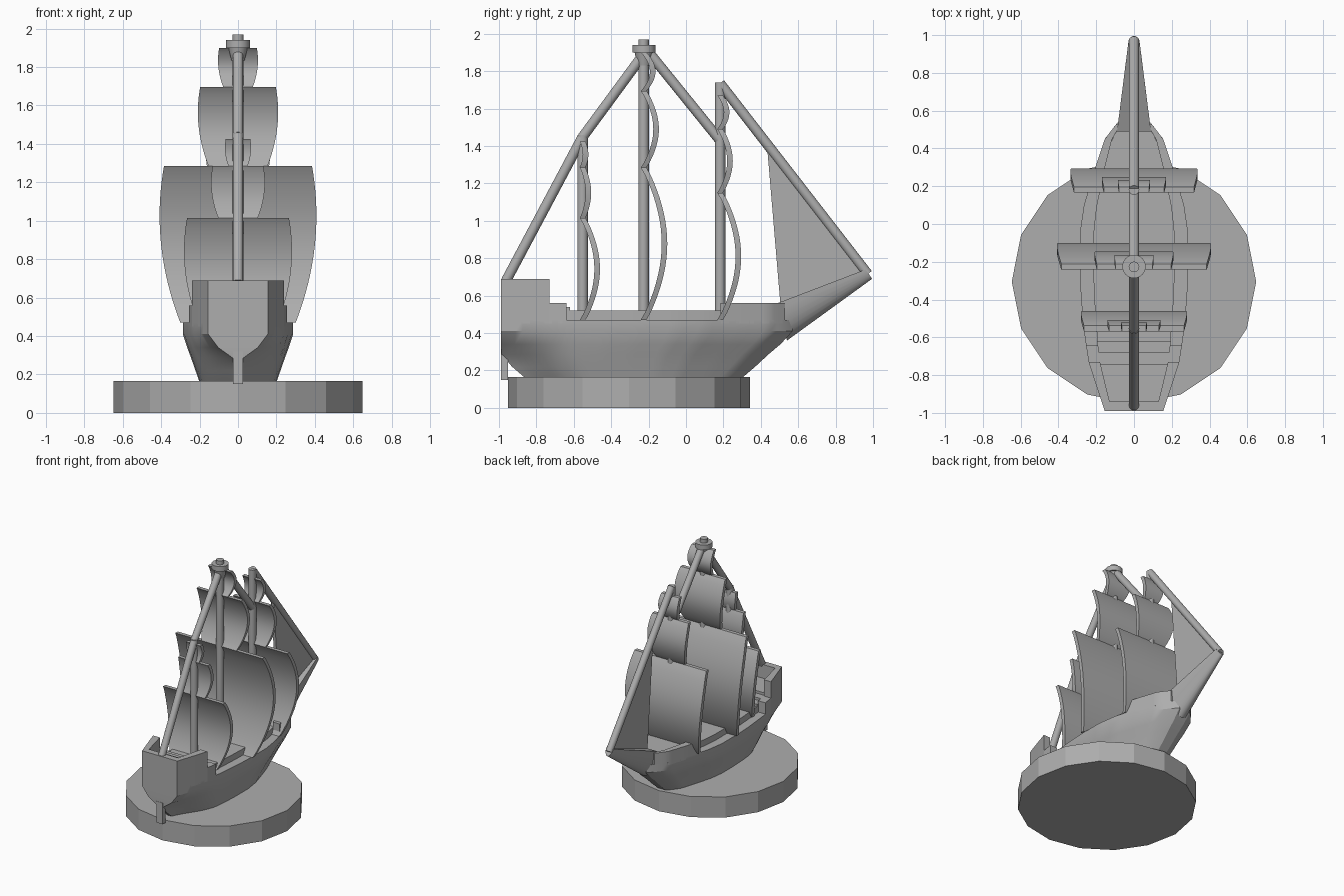
import bpy, math
from mathutils import Vector

cube = bpy.data.objects.get("Cube")
if cube:
    bpy.data.objects.remove(cube)

grey = bpy.data.materials.new("plain grey")
grey.use_nodes = True
COLOUR = (0.42, 0.42, 0.42, 1)
grey.diffuse_color = COLOUR
grey.node_tree.nodes["Principled BSDF"].inputs["Base Color"].default_value = COLOUR


def finish(obj, name, smooth=True):
    obj.name = name
    obj.data.materials.append(grey)
    bpy.ops.object.select_all(action='DESELECT')
    obj.select_set(True)
    bpy.context.view_layer.objects.active = obj
    bpy.ops.object.mode_set(mode='EDIT')
    bpy.ops.mesh.select_all(action='SELECT')
    bpy.ops.mesh.normals_make_consistent(inside=False)
    bpy.ops.object.mode_set(mode='OBJECT')
    if smooth:
        bpy.ops.object.shade_smooth_by_angle(angle=math.radians(30))
    return obj


def loft(name, rings, smooth=True):
    """Skin a row of closed rings and cap both ends."""
    n = len(rings[0])
    verts = [p for ring in rings for p in ring]
    faces = [(r * n + i, r * n + (i + 1) % n, (r + 1) * n + (i + 1) % n, (r + 1) * n + i)
             for r in range(len(rings) - 1) for i in range(n)]
    faces += [tuple(range(n)), tuple(range(len(verts) - n, len(verts)))]
    mesh = bpy.data.meshes.new(name)
    mesh.from_pydata(verts, [], faces)
    obj = bpy.data.objects.new(name, mesh)
    bpy.context.collection.objects.link(obj)
    return finish(obj, name, smooth)


def rod(name, a, b, radius, top_radius=None, sides=24):
    a, b = Vector(a), Vector(b)
    bpy.ops.mesh.primitive_cone_add(
        vertices=sides, radius1=radius, radius2=radius if top_radius is None else top_radius,
        depth=(b - a).length, location=(a + b) / 2,
        rotation=(b - a).to_track_quat('Z', 'Y').to_euler())
    return finish(bpy.context.object, name)


def box(name, hw, y0, y1, z0, z1):
    return loft(name, [[(-hw, y, z0), (hw, y, z0), (hw, y, z1), (-hw, y, z1)]
                       for y in (y0, y1)], False)


# Plan of the hull: (y, half width)
PLAN = [(-0.99, .155), (-0.84, .205), (-0.73, .24), (-0.6, .26), (-0.4, .28), (-0.25, .287),
        (-0.05, .287), (0.1, .265), (0.3, .205), (0.45, .155), (0.54, .085), (0.57, .05)]
STERN, BOW = PLAN[0][0], PLAN[-1][0]


def half_width(y):
    for (ya, wa), (yb, wb) in zip(PLAN, PLAN[1:]):
        if y <= yb:
            f = max(0, (y - ya) / (yb - ya))
            return wa + f * (wb - wa)
    return PLAN[-1][1]


# Hull: rings at rising heights, pinched toward the sternpost lower down
def hull_ring(z, stern, bow, width, pinch, count=40):
    side = []
    for i in range(count + 1):
        t = i / count
        w = half_width(STERN + t * (BOW - STERN)) * width
        ease = min(1, t / 0.3)
        w *= pinch + (1 - pinch) * math.sin(ease * math.pi / 2)
        side.append((w, stern + t * (bow - stern), z))
    return side + [(-x, y, z) for x, y, z in reversed(side)]


loft("hull", [hull_ring(*r) for r in (
    (.16, -.86, .30, .70, .15), (.22, -.93, .37, .77, .15), (.285, -.985, .44, .85, .2),
    (.34, -.99, .505, .92, .72), (.41, -.99, .57, 1, 1), (.47, -.99, .57, 1, 1))])


# Raised deck and the steps up to the poop
def deck(name, y0, y1, z, inset=0.75, steps=24):
    ys = [y0 + (y1 - y0) * i / steps for i in range(steps + 1)]
    loft(name, [[(s * half_width(y) * inset, y, h) for s, h in
                 ((-1, .45), (1, .45), (1, z), (-1, z))] for y in ys])


deck("main_deck", -.64, .49, .52)
for i, y in enumerate((-.62, -.68, -.74)):
    deck(f"poop_step_{i + 1}", -.95, y, .54 + .02 * i, .76)


# Bulwarks on both sides
def bulwark(name, y0, y1, z, steps=12):
    ys = [y0 + (y1 - y0) * i / steps for i in range(steps + 1)]
    for label, s in (("left", 1), ("right", -1)):
        loft(f"{name}_{label}", [[(s * half_width(y) * k, y, h) for k, h in
             ((.75, .45), (1, .45), (1, z), (.75, z))] for y in ys])


bulwark("poop_bulwark", -.99, -.73, .69)
bulwark("quarter_bulwark", -.73, -.64, .56)
bulwark("forecastle_bulwark", .185, .53, .56)
box("stern_wall", .155, -.99, -.94, .45, .69)
box("sternpost", .027, -.99, -.953, .15, .32)

# Prow: half cone reaching forward to the bowsprit tip
ARC = [math.pi * i / 16 for i in range(17)]
loft("prow", [
    [(.09 * math.cos(a), .49 + .05 * math.sin(a), .56 - .2 * math.sin(a)) for a in ARC],
    [(.03 * math.cos(a), .96 + .035 * math.sin(a), .74 - .05 * math.sin(a)) for a in ARC]])


# Sails: bowed strips with widening, bulging sides
def sail(name, y, z0, z1, width, peak, thick=.03, steps=20):
    rings = []
    for i in range(steps + 1):
        t = i / steps
        w = width * (.78 + .82 * t - .6 * t * t)
        z = z0 + (z1 - z0) * t
        front = y + .015 + (peak - y - .015) * math.sin(math.pi * t) ** .85
        back = front - thick
        rings.append([(-w, back, z), (w, back, z), (w, front, z), (-w, front, z)])
    loft(name, rings)


# Each mast: y, top, then its sails as (foot, head, half width, bulge y)
MASTS = {
    "mizzen": (-.553, 1.46, [(.47, 1.015, .265, -.46), (1.015, 1.285, .132, -.507),
                             (1.285, 1.425, .064, -.522)]),
    "main": (-.227, 1.97, [(.47, 1.285, .385, -.1), (1.285, 1.695, .197, -.145),
                           (1.695, 1.9, .098, -.163)]),
    "fore": (.182, 1.74, [(.47, 1.15, .318, .295), (1.15, 1.49, .16, .25),
                          (1.49, 1.67, .08, .232)]),
}
for mast, (y, top, sails) in MASTS.items():
    rod(f"{mast}_mast", (0, y, .46), (0, y, top), .028)
    for label, (z0, z1, width, peak) in zip(("course", "topsail", "topgallant"), sails):
        sail(f"{mast}_{label}", y, z0, z1, width, peak)

# Lookout on the main mast
rod("lookout_cup", (0, -.225, 1.83), (0, -.225, 1.9), .033, .05)
rod("lookout_rim", (0, -.225, 1.9), (0, -.225, 1.94), .062)

# Stays between the mast heads and the hull ends
STAYS = {"stern_stay": ((-.962, .68), (-.555, 1.445)), "mizzen_stay": ((-.555, 1.445), (-.235, 1.88)),
         "main_stay": ((-.19, 1.89), (.182, 1.43)), "fore_stay": ((.182, 1.735), (.972, .715))}
for name, (a, b) in STAYS.items():
    rod(name, (0, *a), (0, *b), .027)

# Jib: thin sheet under the fore stay
JIB = [(.435, 1.38), (.505, .55), (.95, .72)]
loft("jib", [[(x, y, z) for y, z in JIB] for x in (-.012, .012)], False)

# Display base
bpy.ops.mesh.primitive_cylinder_add(vertices=16, radius=.647, depth=.165,
                                    location=(0, -.305, .0825), rotation=(0, 0, math.pi / 2))
finish(bpy.context.object, "display_base", False)
